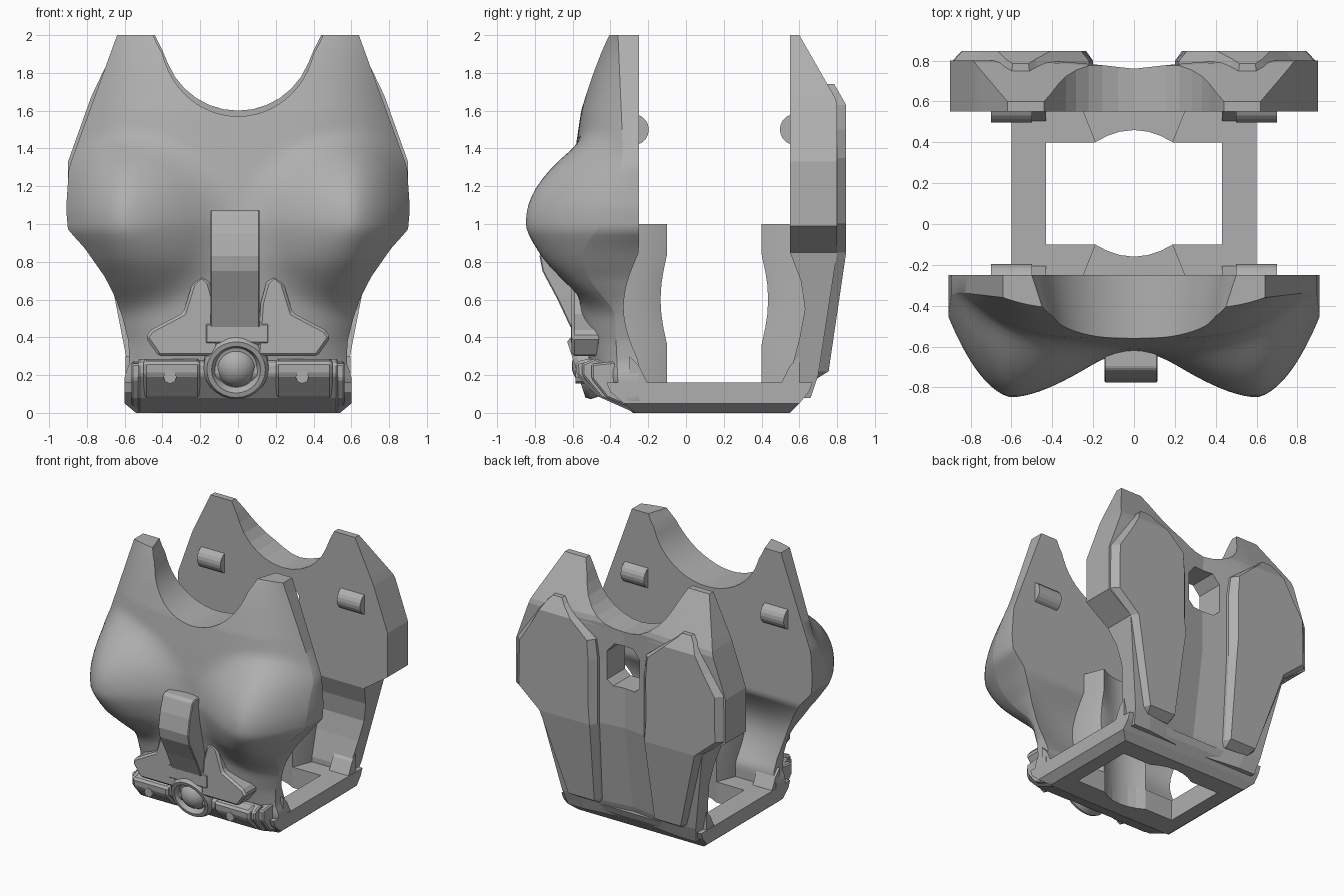
import bpy, bmesh, math
from mathutils import Matrix, Vector

if "Cube" in bpy.data.objects:
    bpy.data.objects.remove(bpy.data.objects["Cube"])

steel = bpy.data.materials.new("grey_steel")
steel.diffuse_color = (0.43, 0.43, 0.43, 1)
steel.use_nodes = True
steel.node_tree.nodes["Principled BSDF"].inputs["Base Color"].default_value = steel.diffuse_color


def finish(name, bm, smooth=None):
    bmesh.ops.remove_doubles(bm, verts=bm.verts, dist=1e-4)
    bmesh.ops.recalc_face_normals(bm, faces=bm.faces)
    me = bpy.data.meshes.new(name)
    bm.to_mesh(me)
    bm.free()
    ob = bpy.data.objects.new(name, me)
    bpy.context.collection.objects.link(ob)
    me.materials.append(steel)
    if smooth:
        bpy.ops.object.select_all(action='DESELECT')
        ob.select_set(True)
        bpy.context.view_layer.objects.active = ob
        bpy.ops.object.shade_smooth_by_angle(angle=math.radians(smooth))
    return ob


def lerp(table, z):
    """Piecewise linear lookup in a list of (z, value)."""
    if z <= table[0][0]:
        return table[0][1]
    for (a, va), (b, vb) in zip(table, table[1:]):
        if z <= b:
            return va + (vb - va) * (z - a) / (b - a)
    return table[-1][1]


def slab(name, zs, ts, inner, outer, y_a, y_b, smooth=None, inner_b=None):
    """Closed mirrored plate: each row runs from inner(z) to outer(z), between two depths."""
    bm = bmesh.new()
    n, m = len(zs), len(ts)
    for s in (-1, 1):
        g = []
        for y, inn in ((y_a, inner), (y_b, inner_b or inner)):
            rows = []
            for z in zs:
                i, o = inn(z), outer(z)
                rows.append([bm.verts.new((s * (i + (o - i) * t), y(i + (o - i) * t, z, t), z))
                             for t in ts])
            g.append(rows)
        A, B = g
        for r in range(n - 1):
            for c in range(m - 1):
                for G in g:
                    bm.faces.new((G[r][c], G[r][c + 1], G[r + 1][c + 1], G[r + 1][c]))
            bm.faces.new((A[r][-1], B[r][-1], B[r + 1][-1], A[r + 1][-1]))
            if inner(zs[r]) > 1e-4 or inner(zs[r + 1]) > 1e-4:
                bm.faces.new((A[r][0], B[r][0], B[r + 1][0], A[r + 1][0]))
        for r in (0, n - 1):
            for c in range(m - 1):
                bm.faces.new((A[r][c], A[r][c + 1], B[r][c + 1], B[r][c]))
    return finish(name, bm, smooth)


def prism(name, pts, lo, hi, axis, bevel=0):
    """Extrude a 2D outline along an axis."""
    def at(p, h):
        return {'x': (h, p[0], p[1]), 'y': (p[0], h, p[1]), 'z': (p[0], p[1], h)}[axis]
    bm = bmesh.new()
    a = [bm.verts.new(at(p, lo)) for p in pts]
    b = [bm.verts.new(at(p, hi)) for p in pts]
    bm.faces.new(a)
    bm.faces.new(b)
    for i in range(len(pts)):
        j = (i + 1) % len(pts)
        bm.faces.new((a[i], a[j], b[j], b[i]))
    ob = finish(name, bm)
    if bevel:
        md = ob.modifiers.new("bevel", 'BEVEL')
        md.width, md.segments = bevel, 1
    return ob


def circle(cx, cy, r, n):
    return [(cx + r * math.cos(2 * math.pi * i / n), cy + r * math.sin(2 * math.pi * i / n))
            for i in range(n)]


def neck(bottom, r):
    def f(z):
        if z <= bottom + 1e-6:
            return 0
        return r * math.sqrt(max(0, 1 - ((2 - z) / (2 - bottom)) ** 2)) + 0.04 * max(0, z - 1.9) / 0.1
    return f


def neck_rows(bottom, n):
    return [bottom + (2 - bottom) * (1 - math.cos(math.pi / 2 * i / n)) for i in range(1, n + 1)]


def waist_bump(z):
    return math.sin(math.pi * (z - 0.27) / 0.58) if 0.27 < z < 0.85 else 0


# Front breastplate
W = [(0, .54), (.05, .6), (.2, .6), (.26, .575), (.38, .58), (.5, .61), (.6, .645), (.72, .705),
     (.87, .81), (.97, .9), (1.08, .91), (1.3, .895), (2, .64)]
C = [(0, -.28), (.1, -.42), (.22, -.5), (.4, -.54), (.6, -.57), (.8, -.61), (1.0, -.625), (1.2, -.61),
     (1.4, -.585), (1.6, -.555), (1.8, -.50), (1.94, -.45), (2, -.42)]
E = [(0, -.27), (.15, -.36), (.6, -.38), (1, -.36), (1.3, -.33), (2, -.36)]


def chest(x, z, t):
    u = x / lerp(W, z)
    c, e = lerp(C, z), lerp(E, z)
    dx, dz = x - .62, z - 1.03
    r = math.hypot(dx / (.36 if dx > 0 else .52), dz / (.42 if dz > 0 else .47))
    p = 2 - .8 * max(0, -dx) / (math.hypot(dx, dz) + 1e-6)
    f = 1 - r ** p
    f = f if f > .25 else (f + .25) ** 2 if f > -.25 else 0
    return e + (c - e) * (1 - u ** 4) - .28 * f


def chest_back(x, z, t):
    # hollow waist behind the plate, deepest between the column and the edge
    return -.25 - (.08 + .05 * max(0, 1 - t ** 3)) * waist_bump(z)


slab("breastplate", [1.57 * i / 50 for i in range(51)] + neck_rows(1.57, 14),
     [math.sin(math.pi / 2 * i / 32) for i in range(33)],
     neck(1.57, .41), lambda z: lerp(W, z), chest, chest_back, 40, neck(1.57, .46))

# Back plate with a window through it
BW = [(.08, .55), (.85, .70), (.99, .9), (1.33, .9), (1.68, .775), (2, .62)]
BY = [(.08, .66), (.2, .70), (.85, .80), (1.65, .80), (2, .60)]
back = slab("back_plate", [.08, .2, .4, .55, .7, .85, .99, 1.2, 1.33, 1.6] + neck_rows(1.6, 8),
            [0, .25, .5, .75, 1], neck(1.6, .40), lambda z: lerp(BW, z),
            lambda x, z, t: lerp(BY, z) - .05 * max(0, 1 - x / .4) * min(1, (2 - z) * 2),
            lambda x, z, t: .55 + .08 * waist_bump(z))
cutter = prism("window_cutter", [(-.14, 1.2), (-.09, 1.16), (.09, 1.16), (.14, 1.2),
                                 (.14, 1.42), (.08, 1.49), (-.08, 1.49), (-.14, 1.42)], .4, 1, 'y')
cutter.hide_render = True
cutter.hide_viewport = True
cut = back.modifiers.new("window", 'BOOLEAN')
cut.operation, cut.object, cut.solver = 'DIFFERENCE', cutter, 'EXACT'

# Raised shoulder-blade panels on the back
PIN = [(.18, .25), (.22, .24), (.85, .2), (1.42, .2), (1.5, .22), (1.7, .47), (1.74, .51)]
POUT = [(.18, .47), (.22, .5), (.85, .70), (1.0, .89), (1.35, .885), (1.7, .64), (1.74, .6)]
PY = [(.18, .69), (.22, .755), (.85, .848), (1.63, .848), (1.74, .785)]
slab("back_panels", [.18, .22, .85, 1.0, 1.35, 1.5, 1.63, 1.7, 1.74], [0, .07, .93, 1],
     lambda z: lerp(PIN, z), lambda z: lerp(POUT, z),
     lambda x, z, t: lerp(PY, z) - (.05 if t in (0, 1) else 0), lambda x, z, t: .64)

# Base frame: stacked outer loops around a hole notched at front and rear
bm = bmesh.new()
NOTCH = [-.19, -.13, -.07, 0, .07, .13, .19]


def loop(x, y0, y1, z, dip=0):
    def side(y, s):
        mid = [(k, y + s * dip * (1 - (k / .19) ** 2), z) for k in NOTCH]
        return [(-x, y, z)] + mid + [(x, y, z)]
    return [bm.verts.new(p) for p in side(y0, -1) + side(y1, 1)[::-1]]


loops = [loop(.43, -.1, .4, 0, .06), loop(.54, -.27, .55, 0), loop(.6, -.33, .6, .05),
         loop(.6, -.4, .65, .11), loop(.6, -.42, .67, .16), loop(.43, -.1, .4, .16, .06)]
for i in range(6):
    p, q = loops[i], loops[(i + 1) % 6]
    for j in range(len(p)):
        k = (j + 1) % len(p)
        bm.faces.new((p[j], p[k], q[k], q[j]))
finish("base_frame", bm)


# Inner spine columns with a hollow face, front and back
def column(name, y_wall, side, bury):
    bm = bmesh.new()
    rings = []
    for z in [.02, .2, .36, .45, .52, .6, .68, .75, .84, 1.0]:
        d = .035 * math.sin(math.pi * (z - .36) / .48) if .36 < z < .84 else 0
        pts = [(-.25, -bury), (-.25, 0), (-.19, .15 - d)]
        pts += [(x, .15 - max(d, .06 * (1 - (x / .19) ** 2))) for x in NOTCH[1:-1]]
        pts += [(.19, .15 - d), (.25, 0), (.25, -bury)]
        # keep the buried part inside the frame near the floor
        rings.append([bm.verts.new((x, y_wall + side * max(y, -.02 if z < .1 else -bury), z)) for x, y in pts])
    n = len(rings[0])
    for a, b in zip(rings, rings[1:]):
        for i in range(n):
            j = (i + 1) % n
            bm.faces.new((a[i], a[j], b[j], b[i]))
    bm.faces.new(rings[0])
    bm.faces.new(rings[-1])
    finish(name, bm, 35)


column("front_column", -.25, 1, .15)
column("rear_column", .55, -1, .085)

# Alignment pegs and frame corner ramps
for s, side in ((-1, "left"), (1, "right")):
    lo, hi = sorted((s * .5, s * .7))
    prism("front_peg_" + side, circle(-.28, 1.5, .083, 20), lo, hi, 'x')
    prism("rear_peg_" + side, circle(.58, 1.5, .083, 20), lo, hi, 'x')
    lo, hi = sorted((s * .43, s * .595))
    prism("front_ramp_" + side, [(-.3, .15), (-.2, .15), (-.25, .25), (-.3, .3)], lo, hi, 'x')
    prism("rear_ramp_" + side, [(.6, .15), (.5, .15), (.55, .25), (.6, .3)], lo, hi, 'x')

# Hanging centre strap
prism("centre_strap", [(-.5, 1.075), (-.70, 1.075), (-.72, 1.06), (-.755, .95), (-.775, .83), (-.76, .75),
                       (-.68, .6), (-.61, .45), (-.5, .45)], -.145, .115, 'x', .006)

# Belt, side plates and wings
prism("belt", [(-.27, .0), (-.45, .08), (-.55, .2), (-.55, .26), (-.48, .29), (-.3, .2)], -.53, .53, 'x', .01)
for s, side in ((-1, "left"), (1, "right")):
    lo, hi = sorted((s * .2, s * .5))
    prism("belt_plate_" + side, [(-.4, .07), (-.46, .08), (-.58, .2), (-.585, .27), (-.5, .29), (-.4, .25)],
          lo, hi, 'x', .015)
    prism("wing_" + side, [(s * x, z) for x, z in
          ((.1, .3), (.12, .58), (.15, .69), (.19, .73), (.24, .69), (.29, .53), (.46, .44),
           (.49, .40), (.42, .3))], -.45, -.605, 'y', .015)
    lo, hi = sorted((s * .5, s * .565))
    prism("belt_end_" + side, [(-.3, .03), (-.42, .08), (-.5, .18), (-.5, .26), (-.3, .28)], lo, hi, 'x', .01)
    prism("bolt_" + side, circle(s * .35 - .01, .19, .035, 8), -.5, -.585, 'y')

# Buckle: bracket, ring and domed jewel
prism("buckle_bracket", [(-.18, .36), (-.18, .48), (.17, .48), (.17, .36)], -.45, -.61, 'y', .015)
bm = bmesh.new()
tilt = Matrix.Translation((-.01, -.5, .255)) @ Matrix.Rotation(math.radians(18), 4, 'X')
prof = [(.172, .06), (.172, -.06), (.155, -.085), (.13, -.085), (.11, -.05), (.0, -.05)]
N = 28
rings = [[bm.verts.new(tilt @ Vector((r * math.cos(2 * math.pi * i / N), y, r * math.sin(2 * math.pi * i / N))))
          for i in range(N)] for r, y in prof]
for a, b in zip(rings, rings[1:]):
    for i in range(N):
        j = (i + 1) % N
        bm.faces.new((a[i], a[j], b[j], b[i]))
finish("buckle_ring", bm, 30)
bm = bmesh.new()
bmesh.ops.create_uvsphere(bm, u_segments=24, v_segments=14, radius=.115,
                          matrix=Matrix.Translation((-.01, -.49, .25)))
finish("buckle_jewel", bm, 40)
